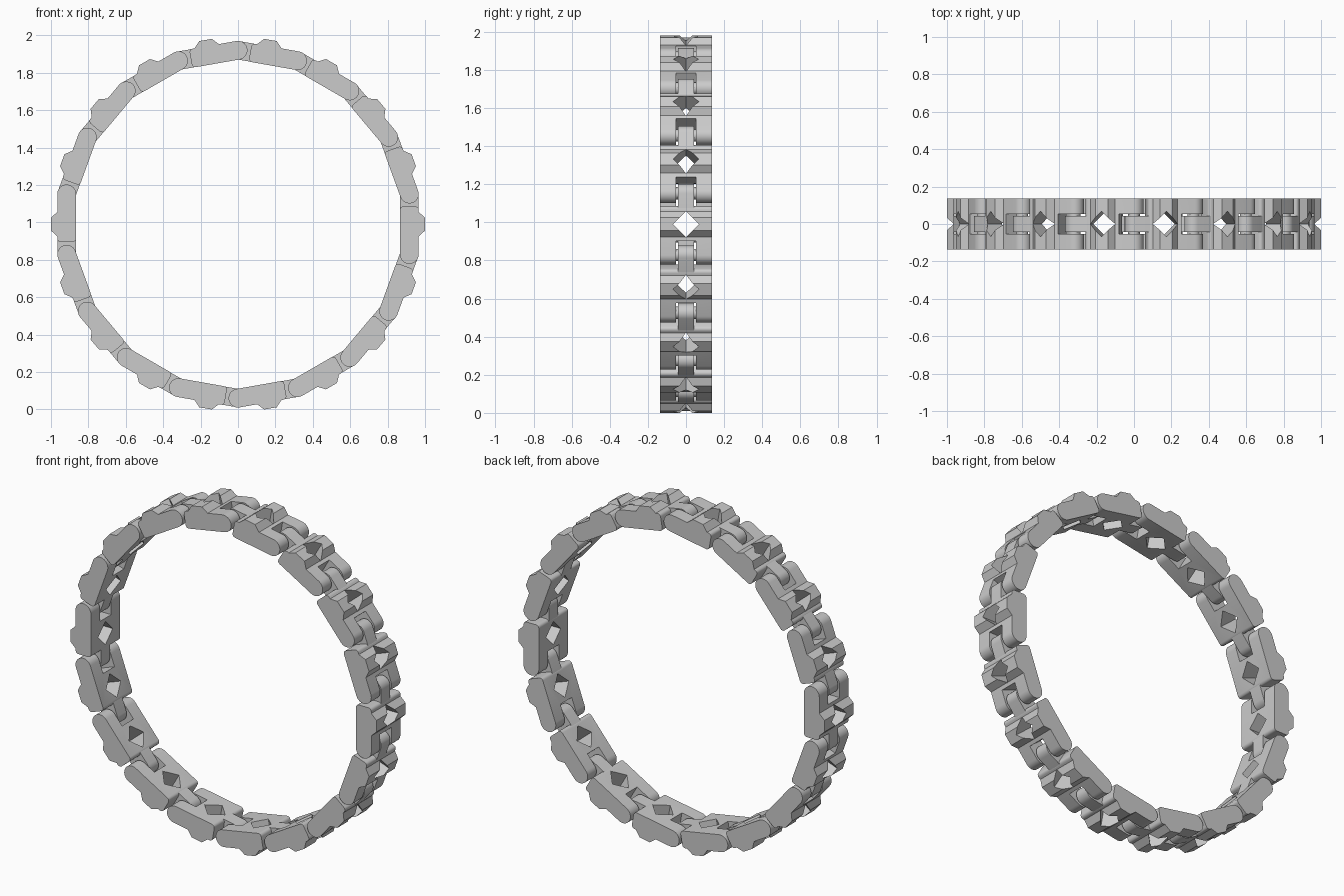
import bpy, bmesh
from math import pi, sin, cos, radians
from mathutils import Matrix

cube = bpy.data.objects.get("Cube")
if cube:
    bpy.data.objects.remove(cube)

LINKS = 18
CENTRE_Z = 0.99
R_MID, HALF = 0.916, 0.05       # mid radius of a link and half its thickness
PIN_T = 0.162                   # tangential distance from link centre to hinge
WIDTH = 0.136                   # half width of the band

grey = bpy.data.materials.new("plain grey")
grey.use_nodes = True
COLOUR = (0.6, 0.6, 0.6, 1)
grey.diffuse_color = COLOUR
grey.node_tree.nodes["Principled BSDF"].inputs["Base Color"].default_value = COLOUR


def arc(cx, cz, r, start, end, steps):
    """Points on an arc in the radial / tangential plane, in degrees."""
    angles = [radians(start + (end - start) * i / steps) for i in range(steps + 1)]
    return [(cx + r * cos(a), cz + r * sin(a)) for a in angles]


def finish(bm, name):
    bmesh.ops.recalc_face_normals(bm, faces=bm.faces)
    mesh = bpy.data.meshes.new(name)
    bm.to_mesh(mesh)
    bm.free()
    mesh.materials.append(grey)
    obj = bpy.data.objects.new(name, mesh)
    bpy.context.collection.objects.link(obj)
    return obj


def prism(name, profile, half_width):
    """Extrude a radial / tangential profile across the band."""
    bm = bmesh.new()
    face = bm.faces.new([bm.verts.new((x, -half_width, z)) for x, z in profile])
    new = bmesh.ops.extrude_face_region(bm, geom=[face])["geom"]
    verts = [v for v in new if isinstance(v, bmesh.types.BMVert)]
    bmesh.ops.translate(bm, verts=verts, vec=(0, 2 * half_width, 0))
    return finish(bm, name)


def cylinder(name, radius, depth, sides, matrix):
    bm = bmesh.new()
    bmesh.ops.create_cone(bm, cap_ends=True, segments=sides, radius1=radius,
                          radius2=radius, depth=depth, matrix=matrix)
    return finish(bm, name)


# Link body: rounded hinge end, softened square end, raised tread outside
INNER, OUTER = R_MID - HALF, R_MID + HALF
END, SOFT = 0.095, 0.018
profile = arc(R_MID, -PIN_T, HALF, -180, 0, 16)
profile += [(OUTER, -0.066), (1.0, -0.034), (1.0, 0.034), (OUTER, 0.066)]
profile += arc(OUTER - SOFT, END - SOFT, SOFT, 0, 90, 4)
profile += arc(INNER + SOFT, END - SOFT, SOFT, 90, 180, 4)
body = prism("link_body", profile, WIDTH)

# Cutters: hinge slot and diamond hole
slot = prism("slot_cutter", [(0.8, -0.3), (1.1, -0.3), (1.1, -0.088), (0.8, -0.088)], 0.053)
hole = cylinder("diamond_cutter", 0.068, 0.4, 4,
                Matrix.Translation((R_MID, 0, 0)) @ Matrix.Rotation(pi / 2, 4, "Y"))
for cutter in (slot, hole):
    cutter.hide_render = True
    mod = body.modifiers.new("cut", "BOOLEAN")
    mod.operation, mod.solver, mod.object = "DIFFERENCE", "EXACT", cutter
evaluated = body.evaluated_get(bpy.context.evaluated_depsgraph_get())
cut_mesh = bpy.data.meshes.new_from_object(evaluated)
body.modifiers.clear()
body.data = cut_mesh
for cutter in (slot, hole):
    bpy.data.objects.remove(cutter)

# Tongue reaching into the slot of the next link, and the hinge pin through it
thin = HALF - 0.001
tongue = prism("link_tongue", [(R_MID - thin, 0.075), (R_MID + thin, 0.075)]
               + arc(R_MID, PIN_T, thin, 0, 180, 16), 0.042)
pin = cylinder("hinge_pin", 0.032, 0.2, 20,
               Matrix.Translation((R_MID, 0, PIN_T)) @ Matrix.Rotation(pi / 2, 4, "X"))

parts = (body, tongue, pin)
bpy.ops.object.select_all(action="DESELECT")
for part in parts:
    part.select_set(True)
bpy.context.view_layer.objects.active = body
bpy.ops.object.shade_smooth_by_angle(angle=radians(25))

# Repeat the link around the ring
for i in range(LINKS):
    for part in parts:
        obj = part if i == 0 else part.copy()
        if i:
            bpy.context.collection.objects.link(obj)
        obj.location.z = CENTRE_Z
        obj.rotation_euler.y = -2 * pi * i / LINKS
